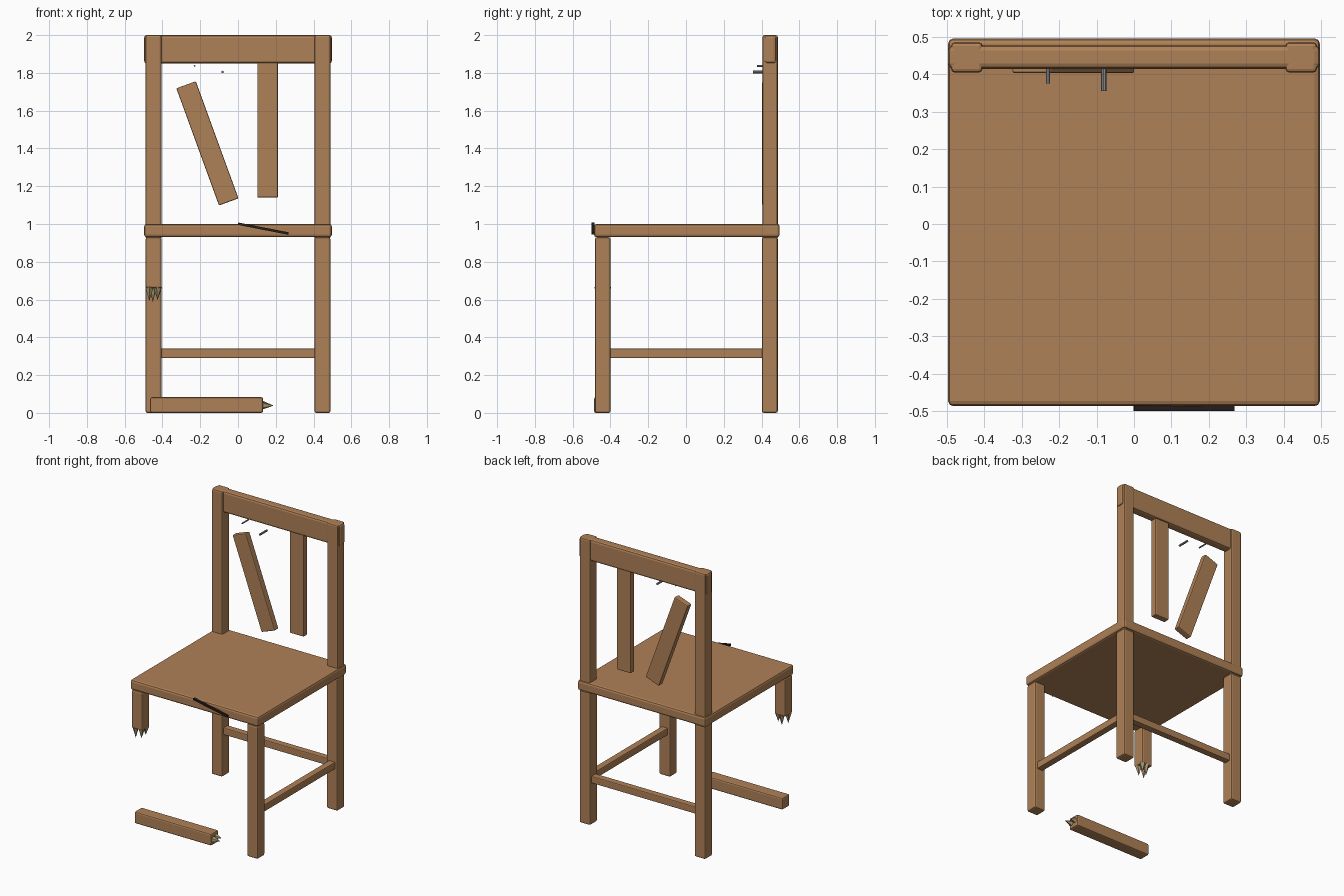
import bpy
from math import radians, pi

if "Cube" in bpy.data.objects:
    bpy.data.objects.remove(bpy.data.objects["Cube"])


def material(name, rgb):
    m = bpy.data.materials.new(name)
    m.diffuse_color = (*rgb, 1)
    m.use_nodes = True
    m.node_tree.nodes["Principled BSDF"].inputs["Base Color"].default_value = m.diffuse_color
    return m


WOOD = material("wood", (0.43, 0.22, 0.095))
RAW = material("raw_wood", (0.42, 0.33, 0.18))
METAL = material("metal", (0.30, 0.30, 0.32))
DARK = material("crack_dark", (0.02, 0.014, 0.01))


def box(name, lo, hi, bevel=0.01, tilt=0, mat=WOOD):
    """Bevelled box between two corners, optionally tilted about y."""
    c = [(a + b) / 2 for a, b in zip(lo, hi)]
    bpy.ops.mesh.primitive_cube_add(size=1, location=c)
    ob = bpy.context.object
    ob.name = name
    ob.scale = [b - a for a, b in zip(lo, hi)]
    bpy.ops.object.transform_apply(location=False, rotation=False, scale=True)
    ob.rotation_euler.y = radians(tilt)
    if bevel:
        mod = ob.modifiers.new("edges", "BEVEL")
        mod.width = bevel
        mod.segments = 2
    ob.data.materials.append(mat)
    return ob


def cone(name, base, length, radius, rot):
    """Five-sided splinter starting at its base centre; rot points +z along it."""
    bpy.ops.mesh.primitive_cone_add(vertices=5, radius1=radius, radius2=0, depth=length)
    ob = bpy.context.object
    ob.name = name
    for v in ob.data.vertices:
        v.co.z += length / 2
    ob.location = base
    ob.rotation_euler = rot
    ob.data.materials.append(RAW)


P, H = 0.447, 0.042   # leg centre and half width

# Seat
box("seat", (-0.497, -0.487, 0.93), (0.497, 0.496, 1.0), 0.014)

# Back posts run from floor to top; rail joins them
for side, s in (("left", -1), ("right", 1)):
    box(f"back_leg_{side}", (s * P - H, 0.402, 0), (s * P + H, 0.486, 0.93))
    box(f"back_post_{side}", (s * P - H, 0.405, 0.92), (s * P + H, 0.486, 2.0))
box("top_rail", (-0.497, 0.415, 1.85), (0.497, 0.478, 2.0), 0.014)

# Front legs: whole on the right, snapped stub on the left
box("front_leg", (P - H, -0.482, 0), (P + H, -0.400, 0.93))
box("broken_leg_stub", (-P - H, -0.482, 0.66), (-P + H, -0.400, 0.93))
box("fallen_leg_piece", (-0.465, -0.487, 0), (0.133, -0.405, 0.083))

# Splinters on both broken ends
for i, (dx, dy, length) in enumerate([(-0.022, -0.022, 0.075), (0.021, -0.02, 0.07),
                                      (-0.004, 0.022, 0.08), (0.024, 0.023, 0.06)]):
    cone(f"stub_splinter_{i}", (-P + dx, -0.441 + dy, 0.667), length, 0.023, (pi, 0, i))
for i, (dy, dz, length) in enumerate([(-0.018, -0.003, 0.062), (0.017, 0.003, 0.045)]):
    cone(f"fallen_splinter_{i}", (0.128, -0.446 + dy, 0.042 + dz), length, 0.022, (0, pi / 2, 0))

# Stretchers
box("back_stretcher", (-0.41, 0.42, 0.29), (0.41, 0.468, 0.34), 0.006)
box("side_stretcher", (P - 0.024, -0.41, 0.29), (P + 0.024, 0.41, 0.34), 0.006)

# Back slats: one hanging short, one loose and tilted
box("hanging_slat", (0.102, 0.424, 1.14), (0.212, 0.468, 1.855), 0.006)
box("loose_slat", (-0.217, 0.403, 1.097), (-0.107, 0.447, 1.757), 0.006, -20)

# Exposed nails
for i, (x, z, y0, y1, r) in enumerate([(-0.23, 1.837, 0.375, 0.445, 0.005),
                                       (-0.081, 1.805, 0.356, 0.436, 0.007)]):
    bpy.ops.mesh.primitive_cylinder_add(vertices=8, radius=r, depth=y1 - y0,
                                        location=(x, (y0 + y1) / 2, z), rotation=(pi / 2, 0, 0))
    nail = bpy.context.object
    nail.name = f"nail_{i}"
    nail.data.materials.append(METAL)

# Crack on the seat's front edge
box("seat_crack", (-0.002, -0.5, 0.969), (0.27, -0.484, 0.982), 0, 11, DARK)
